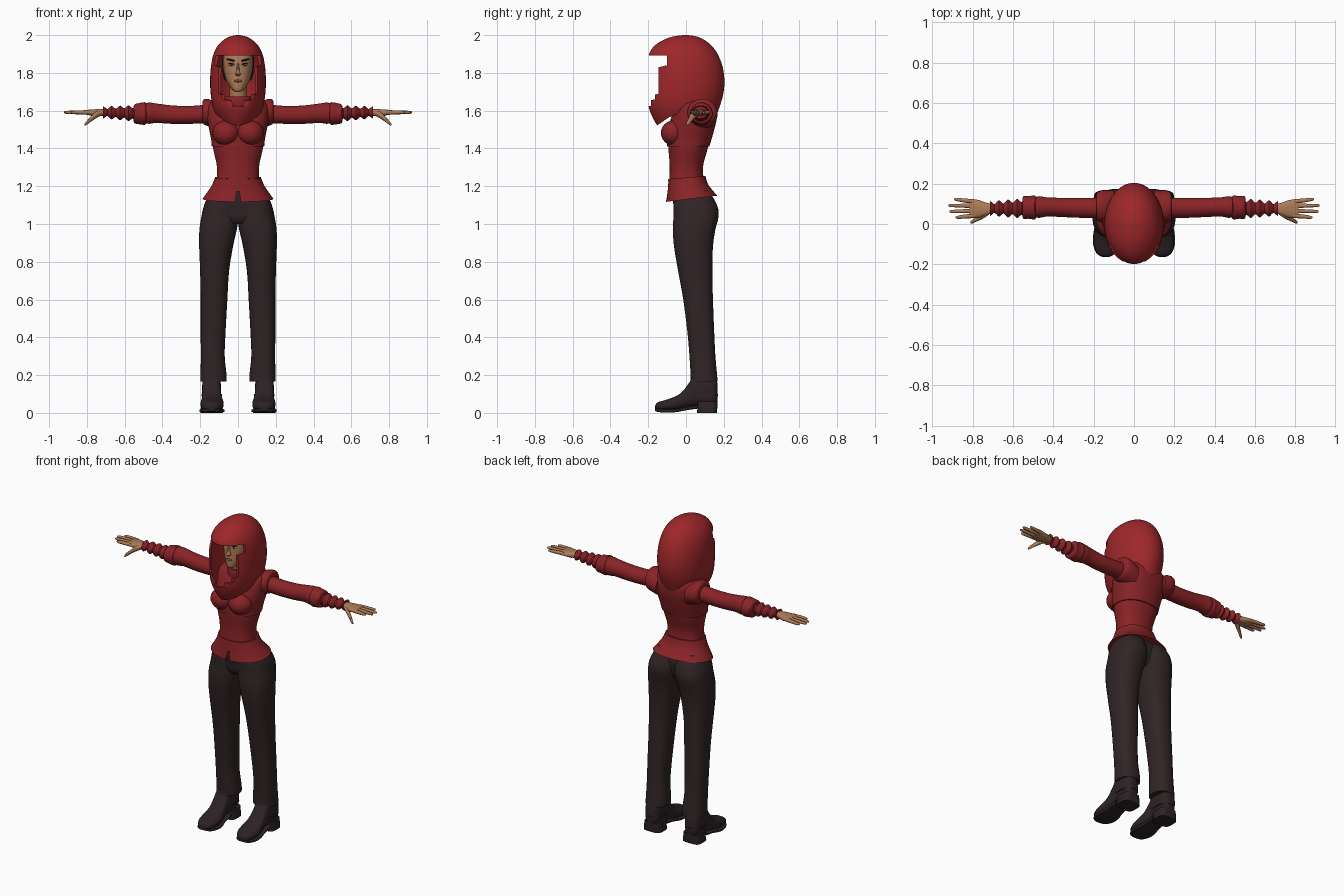
import bpy, bmesh, math
from mathutils import Vector


def material(name, rgb):
    m = bpy.data.materials.new(name)
    m.diffuse_color = (*rgb, 1)
    return m


HELMET = material("helmet_red", (0.34, 0.020, 0.023))
JACKET = material("jacket_red", (0.25, 0.017, 0.020))
TROUSER = material("trouser_black", (0.030, 0.018, 0.019))
BOOT = material("boot_black", (0.026, 0.016, 0.018))
SKIN = material("skin", (0.42, 0.20, 0.095))
HAIR = material("hair_brown", (0.020, 0.011, 0.009))
LIPS = material("lips", (0.22, 0.065, 0.045))
WHITE = material("eye_white", (0.50, 0.42, 0.36))


def finish(name, bm, mat, mirror=False):
    bmesh.ops.recalc_face_normals(bm, faces=bm.faces)
    me = bpy.data.meshes.new(name)
    bm.to_mesh(me)
    bm.free()
    me.materials.append(mat)
    ob = bpy.data.objects.new(name, me)
    bpy.context.collection.objects.link(ob)
    if mirror:
        ob.modifiers.new("mirror", 'MIRROR')
    return ob


def spline(rings, steps):
    """Smoothly interpolate the ring parameters."""
    out = []
    for i in range(len(rings) - 1):
        p = [rings[max(0, min(len(rings) - 1, i + k))] for k in (-1, 0, 1, 2)]
        for s in range(steps):
            t = s / steps
            out.append([0.5 * (2*b + (c - a)*t + (2*a - 5*b + 4*c - d)*t*t + (3*b - a - 3*c + d)*t**3)
                        for a, b, c, d in zip(*p)])
    return out + [rings[-1]]


def loft(name, axis, rings, mat, mirror=False, n=28, steps=3, power=2.0, slope=0.0):
    """Rings are (position on axis, low u, high u, low v, high v)."""
    bm = bmesh.new()
    loops = []
    for w, u0, u1, v0, v1 in spline(rings, steps):
        loop = []
        for k in range(n):
            a = math.tau * (k + 0.5) / n
            c, s = math.cos(a), math.sin(a)
            u = (u0 + u1)/2 + (u1 - u0)/2 * math.copysign(abs(c)**(2/power), c)
            v = (v0 + v1)/2 + (v1 - v0)/2 * math.copysign(abs(s)**(2/power), s)
            co = {'x': (w, u, v), 'y': (u, w, v), 'z': (u, v, w)}[axis]
            loop.append(bm.verts.new((co[0], co[1], co[2] + slope * co[1])))
        loops.append(loop)
    for a, b in zip(loops, loops[1:]):
        for k in range(n):
            bm.faces.new((a[k], a[(k+1) % n], b[(k+1) % n], b[k]))
    bm.faces.new(loops[0])
    bm.faces.new(loops[-1])
    return finish(name, bm, mat, mirror)


def sym(rows):
    """Symmetric z rings from (z, half width, front, back)."""
    return [(z, -h, h, f, b) for z, h, f, b in rows]


def ball(name, centre, size, mat, mirror=False, tilt=0.0):
    bm = bmesh.new()
    bmesh.ops.create_uvsphere(bm, u_segments=20, v_segments=12, radius=1)
    for v in bm.verts:
        x, y, z = (v.co[i] * size[i] for i in range(3))
        v.co = Vector((x, y, z + x * tilt)) + Vector(centre)
    return finish(name, bm, mat, mirror)


def prism(name, axis, outline, lo, hi, mat):
    """Extrude an outline along x (points y, z) or along y (points x, z)."""
    bm = bmesh.new()
    put = (lambda a, b, w: (w, a, b)) if axis == 'x' else (lambda a, b, w: (a, w, b))
    f = bm.faces.new([bm.verts.new(put(a, b, lo)) for a, b in outline])
    ext = bmesh.ops.extrude_face_region(bm, geom=[f])
    move = put(0, 0, hi - lo)
    bmesh.ops.translate(bm, vec=move, verts=[g for g in ext['geom'] if isinstance(g, bmesh.types.BMVert)])
    return finish(name, bm, mat)


def cut(ob, cutter):
    mod = ob.modifiers.new("cut", 'BOOLEAN')
    mod.operation, mod.solver, mod.object = 'DIFFERENCE', 'EXACT', cutter
    bpy.context.view_layer.objects.active = ob
    bpy.ops.object.modifier_apply(modifier=mod.name)
    bpy.data.objects.remove(cutter)


# Helmet: hollow shell, stepped face opening, curved lower rim
shell = [(1.49, .070, -.130, .130), (1.53, .088, -.158, .145), (1.57, .112, -.180, .160),
         (1.62, .133, -.198, .178), (1.68, .144, -.204, .196), (1.75, .148, -.205, .204),
         (1.83, .144, -.204, .195), (1.90, .130, -.196, .168), (1.95, .103, -.160, .130),
         (1.985, .060, -.095, .078), (1.997, .026, -.042, .034), (2.0, .004, -.008, .006)]
inner = [(z - (.014 if z > 1.5 else .03), max(h - .012, .002), min(f + .012, -.002), max(b - .012, .002))
         for z, h, f, b in shell]
helmet = loft("helmet", 'z', sym(shell), HELMET, n=48)
cut(helmet, loft("helmet_hollow", 'z', sym(inner), HELMET, n=48))
cut(helmet, prism("face_opening", 'x', [(-.3, 1.893), (-.1, 1.893), (-.1, 1.84), (-.145, 1.83), (-.145, 1.69),
                                        (-.165, 1.685), (-.165, 1.66), (-.185, 1.655), (-.185, 1.625),
                                        (-.3, 1.62)], -.3, .3, HELMET))
cut(helmet, prism("rim_cut", 'x', [(-.3, 1.52), (-.155, 1.52), (-.09, 1.565), (.0, 1.60), (.1, 1.59),
                                   (.3, 1.57), (.3, 1.3), (-.3, 1.3)], -.3, .3, HELMET))

# Head, neck and face
loft("head", 'z', sym([(1.70, .014, -.085, -.03), (1.71, .030, -.092, .0), (1.735, .048, -.094, .04),
                       (1.77, .066, -.093, .08), (1.82, .076, -.092, .10), (1.88, .077, -.088, .10),
                       (1.93, .062, -.065, .08), (1.96, .02, -.02, .03)]), SKIN, power=2.3)
loft("neck", 'z', sym([(1.58, .055, -.03, .09), (1.66, .046, -.035, .07), (1.75, .046, -.04, .07)]), SKIN)
loft("hair", 'z', sym([(1.76, .070, -.02, .10), (1.80, .082, -.045, .12), (1.88, .084, -.055, .12),
                       (1.94, .065, -.05, .09), (1.965, .02, -.02, .03)]), HAIR)
loft("nose", 'z', sym([(1.784, .006, -.098, -.08), (1.793, .015, -.114, -.08), (1.81, .009, -.107, -.08),
                       (1.85, .005, -.096, -.08)]), SKIN, n=12)
ball("eye", (.035, -.0865, 1.842), (.015, .005, .006), WHITE, True, .15)
ball("iris", (.035, -.0905, 1.842), (.006, .003, .006), HAIR, True)
ball("eyelid", (.035, -.088, 1.849), (.018, .005, .003), HAIR, True, .15)
ball("eyebrow", (.037, -.086, 1.868), (.025, .007, .005), HAIR, True, .2)
ball("mouth", (0, -.092, 1.757), (.023, .006, .007), LIPS)

# Jacket
loft("collar", 'z', sym([(1.60, .09, -.05, .12), (1.65, .075, -.055, .10), (1.675, .068, -.05, .09)]), JACKET)
loft("upper_bodice", 'z', sym([(1.41, .139, -.100, .123), (1.45, .143, -.100, .136), (1.50, .153, -.095, .150),
                               (1.56, .163, -.080, .163), (1.62, .163, -.055, .160), (1.655, .13, -.03, .14),
                               (1.67, .08, 0, .11)]), JACKET, n=40, power=2.3)
ball("bust", (.064, -.066, 1.482), (.072, .067, .066), JACKET, True)
loft("lower_bodice", 'z', sym([(1.225, .116, -.089, .098), (1.27, .111, -.087, .090), (1.32, .114, -.087, .093),
                               (1.38, .128, -.092, .110), (1.42, .135, -.095, .120)]), JACKET, n=40, power=2.2)
peplum = loft("peplum", 'z', sym([(1.130, .187, -.106, .166), (1.16, .166, -.101, .142), (1.20, .140, -.096, .115),
                                  (1.243, .122, -.093, .103)]), JACKET, n=48, power=2.2, slope=.12)
cut(peplum, prism("hem_notch", 'y', [(-.020, 1.08), (.020, 1.08), (.007, 1.172), (-.007, 1.172)],
                  -.2, -.055, TROUSER))
loft("waist_band", 'z', sym([(1.232, .124, -.095, .105), (1.246, .122, -.094, .104)]), JACKET, n=48,
     power=2.2, steps=1, slope=.08)
loft("shoulder_cap", 'x', [(.10, .0, .165, 1.50, 1.64), (.15, .005, .168, 1.515, 1.66),
                           (.178, .012, .160, 1.525, 1.662), (.187, .022, .148, 1.535, 1.652)], JACKET, True)

# Sleeves with cuff and gathered wrist
loft("sleeve", 'x', [(.15, .030, .130, 1.535, 1.635), (.25, .030, .130, 1.530, 1.625),
                     (.35, .034, .130, 1.530, 1.628), (.43, .037, .132, 1.535, 1.638),
                     (.47, .030, .138, 1.530, 1.643), (.50, .036, .130, 1.536, 1.638)], JACKET, True)
loft("cuff", 'x', [(.485, .034, .130, 1.54, 1.63), (.493, .022, .142, 1.525, 1.645),
                   (.525, .026, .138, 1.528, 1.640), (.547, .024, .140, 1.533, 1.634),
                   (.553, .036, .126, 1.545, 1.62)], JACKET, True)
gathers = []
for i in range(17):
    x = .535 + i * .0112
    r = .037 - .012 * i / 16 + .008 * math.cos(i * math.pi / 2)
    gathers.append((x, .077 - r * 1.15, .077 + r * 1.15, 1.585 + .006 * i / 16 - r, 1.585 + .006 * i / 16 + r))
loft("gathered_wrist", 'x', gathers, JACKET, True, steps=2)

# Hands
loft("palm", 'x', [(.70, .053, .099, 1.573, 1.609), (.73, .045, .105, 1.571, 1.609),
                   (.765, .032, .118, 1.571, 1.607), (.80, .030, .123, 1.578, 1.604),
                   (.815, .034, .121, 1.582, 1.601)], SKIN, True, n=20, power=2.5)
for i, (y0, y1, tip) in enumerate([(.041, .033, .885), (.065, .062, .915), (.089, .092, .92), (.111, .122, .892)]):
    rows = [(.79, y0, .012), (.84, y0 * .5 + y1 * .5, .0105), (tip - .01, y1, .008), (tip, y1, .003)]
    loft("finger_%d" % (i + 1), 'x', [(x, y - r, y + r, 1.591 - r, 1.591 + r) for x, y, r in rows],
         SKIN, True, n=10, steps=2)
loft("thumb", 'x', [(.72, .045, .08, 1.575, 1.602), (.75, .025, .058, 1.560, 1.596),
                    (.78, .012, .036, 1.540, 1.568), (.803, .002, .020, 1.523, 1.544),
                    (.812, .004, .012, 1.521, 1.530)], SKIN, True, n=12)

# Trousers
loft("pelvis", 'z', sym([(1.00, .10, -.035, .10), (1.03, .150, -.055, .125), (1.08, .168, -.063, .135),
                         (1.13, .160, -.070, .135), (1.20, .13, -.07, .11)]), TROUSER, n=36, power=2.3)
loft("trouser_leg", 'z', [(.165, .062, .200, .024, .168), (.20, .060, .199, .024, .165),
                          (.30, .070, .197, .018, .156), (.42, .066, .198, .008, .150),
                          (.60, .056, .198, -.015, .143), (.75, .047, .201, -.042, .140),
                          (.88, .026, .206, -.064, .143), (.97, .006, .205, -.070, .156),
                          (1.04, -.004, .194, -.067, .173), (1.10, -.004, .180, -.067, .165),
                          (1.18, .0, .145, -.06, .12)], TROUSER, True, power=2.4)

# Boots
loft("boot", 'y', [(-.163, .122, .158, .022, .040), (-.15, .098, .180, .014, .056),
                   (-.11, .078, .197, .012, .068), (-.06, .076, .198, .014, .086),
                   (-.02, .084, .192, .022, .112), (.02, .090, .190, .030, .165),
                   (.05, .090, .190, .034, .205), (.11, .090, .190, .036, .205),
                   (.15, .098, .184, .040, .19), (.166, .115, .165, .05, .16)], BOOT, True, power=2.6)
loft("sole", 'y', [(-.163, .122, .158, .010, .024), (-.145, .092, .186, .004, .022),
                   (-.10, .072, .203, .002, .020), (-.05, .074, .202, .004, .022),
                   (.0, .085, .194, .014, .032), (.06, .088, .192, .022, .042)], BOOT, True, power=5)
loft("heel", 'z', [(.0, .078, .200, .058, .164), (.03, .082, .196, .060, .166),
                   (.06, .086, .192, .055, .167)], BOOT, True, power=4)
loft("boot_strap", 'z', [(.088, .085, .194, .02, .170), (.10, .085, .194, .012, .170)], BOOT, True, power=2.6)

# Smooth shading with sharp creases
bpy.ops.object.select_all(action='DESELECT')
for ob in bpy.context.scene.objects:
    ob.select_set(True)
    bpy.context.view_layer.objects.active = ob
bpy.ops.object.shade_smooth_by_angle(angle=math.radians(40))
